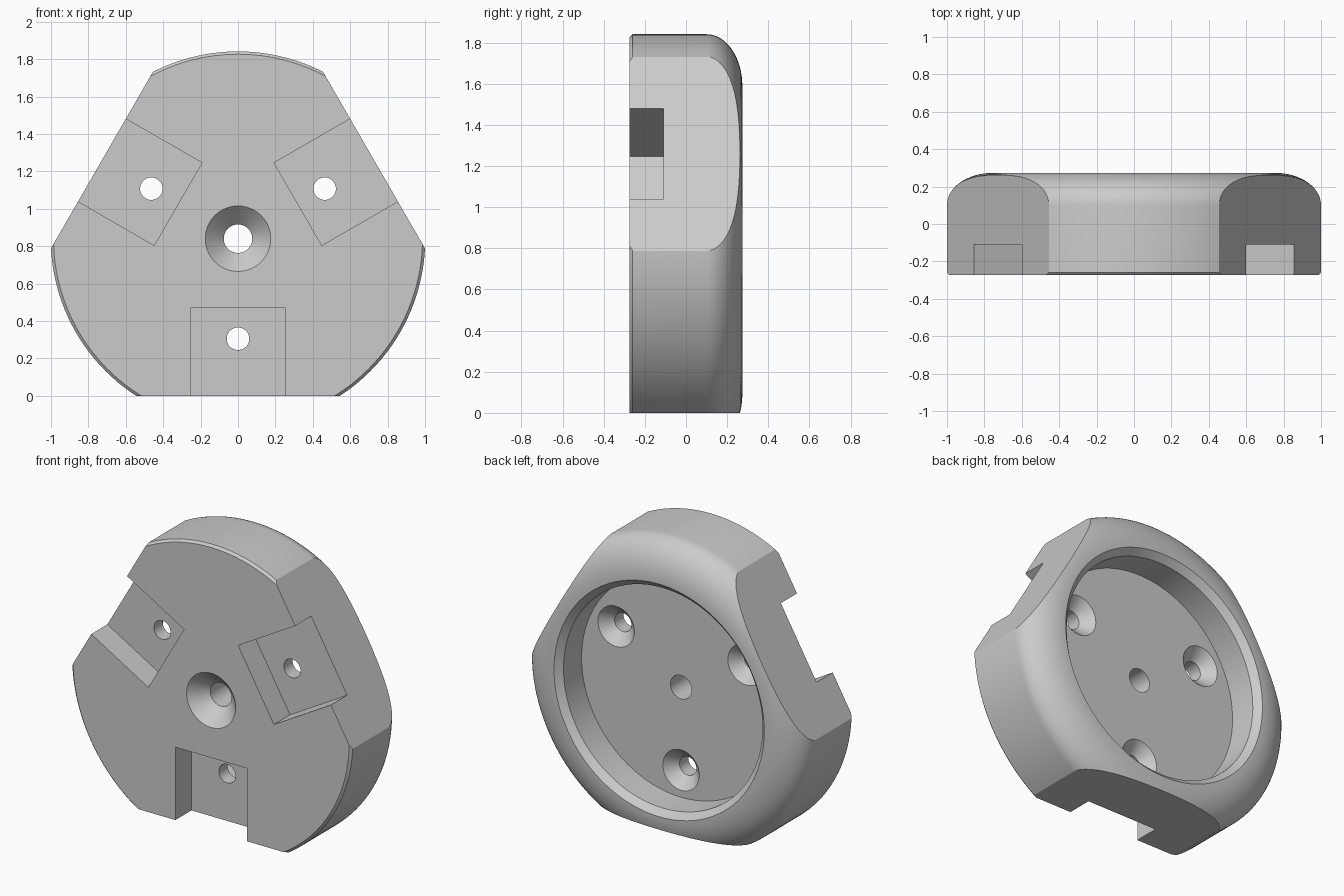
import bpy, bmesh, math
from mathutils import Matrix, Vector

if "Cube" in bpy.data.objects:
    bpy.data.objects.remove(bpy.data.objects["Cube"], do_unlink=True)

CENTRE = Vector((0, 0, 0.84))   # axis of the disc, running along y
FLAT = 0.84                     # distance from the axis to each flat
R = 1.0013
FRONT, FLOOR, BACK = -0.274, 0.05, 0.274


def make_object(name, bm):
    bmesh.ops.recalc_face_normals(bm, faces=bm.faces)
    mesh = bpy.data.meshes.new(name)
    bm.to_mesh(mesh)
    bm.free()
    obj = bpy.data.objects.new(name, mesh)
    bpy.context.collection.objects.link(obj)
    return obj


def revolve(name, profile, centre, steps, ring=False):
    """Turn (radius, y) points about the y axis; a ring closes on itself."""
    bm = bmesh.new()
    angles = [2 * math.pi * i / steps for i in range(steps)]
    loops = [[bm.verts.new(centre + Vector((r * math.sin(a), y, r * math.cos(a))))
              for a in angles] for r, y in profile]
    pairs = list(zip(loops, loops[1:]))
    if ring:
        pairs.append((loops[-1], loops[0]))
    else:
        bm.faces.new(loops[0])
        bm.faces.new(loops[-1])
    for a, b in pairs:
        for i in range(steps):
            j = (i + 1) % steps
            bm.faces.new((a[i], a[j], b[j], b[i]))
    return make_object(name, bm)


def box(name, low, high, matrix):
    bm = bmesh.new()
    low, high = Vector(low), Vector(high)
    bmesh.ops.create_cube(bm, size=1, matrix=matrix
                          @ Matrix.Translation((low + high) / 2)
                          @ Matrix.Diagonal((high - low).to_4d()))
    return make_object(name, bm)


# Turned body: front chamfer, rounded back shoulder, recess, countersunk centre hole
shoulder = [(0.75 + (R - 0.75) * math.cos(t), 0.1 + (BACK - 0.1) * math.sin(t))
            for t in (math.pi / 2 * i / 16 for i in range(17))]
profile = [(0.175, FRONT), (R - 0.015, FRONT), (R, FRONT + 0.015)] + shoulder
profile += [(0.71, BACK - 0.04), (0.71, FLOOR), (0.076, FLOOR), (0.076, FRONT + 0.1)]
body = revolve("disc_body", profile, CENTRE, 144, ring=True)

# Three flats, edge slots and countersunk screw holes
cutters = []
for k in range(3):
    turn = Matrix.Translation(CENTRE) @ Matrix.Rotation(k * 2 * math.pi / 3, 4, 'Y')
    cutters.append(box("flat_cutter", (-1, -1, -1.5), (1, 1, -FLAT), turn))
    cutters.append(box("slot_cutter", (-0.255, -0.5, -1.2), (0.255, -0.11, -0.37), turn))
    hole = [(0.06, -0.2), (0.06, FLOOR - 0.07), (0.14, FLOOR + 0.01)]
    cutters.append(revolve("hole_cutter", hole, turn @ Vector((0, 0, -0.535)), 48))

bpy.context.view_layer.objects.active = body
for cutter in cutters:
    cutter.hide_render = True
    mod = body.modifiers.new("cut", 'BOOLEAN')
    mod.operation = 'DIFFERENCE'
    mod.solver = 'EXACT'
    mod.object = cutter
    bpy.ops.object.modifier_apply(modifier=mod.name)
    bpy.data.objects.remove(cutter, do_unlink=True)

# Single grey material
grey = bpy.data.materials.new("light_grey")
grey.use_nodes = True
colour = (0.6, 0.6, 0.6, 1)
grey.diffuse_color = colour
grey.node_tree.nodes["Principled BSDF"].inputs["Base Color"].default_value = colour
body.data.materials.clear()
body.data.materials.append(grey)

# Smooth rounds, crisp edges
for obj in bpy.context.selected_objects:
    obj.select_set(False)
body.select_set(True)
bpy.ops.object.shade_smooth_by_angle(angle=math.radians(30))
